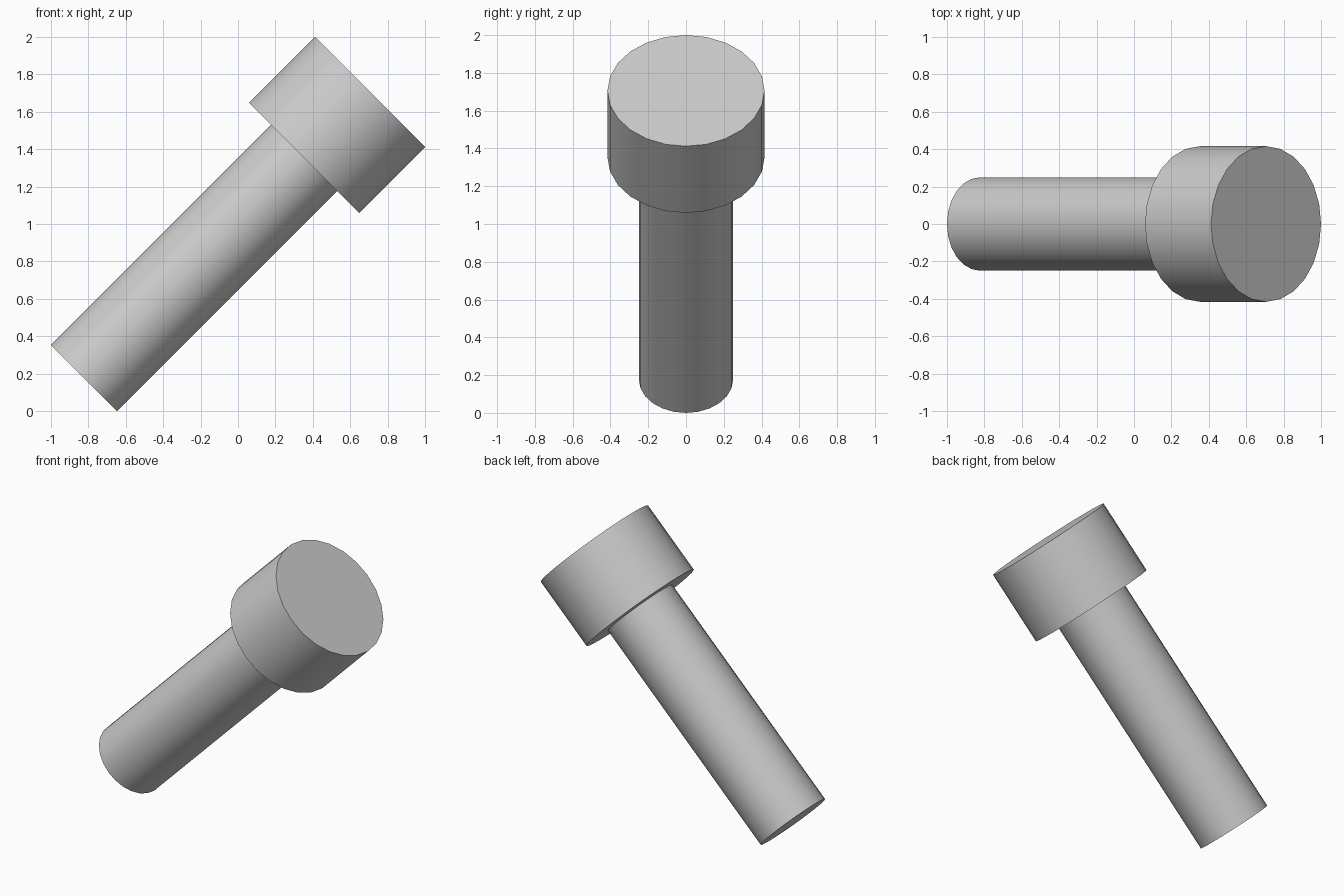
import bpy, bmesh, math
from mathutils import Matrix, Vector

if "Cube" in bpy.data.objects:
    bpy.data.objects.remove(bpy.data.objects["Cube"], do_unlink=True)

# Proportions, all in one unit
U = 2 / (34 * math.sqrt(0.5))
SHANK_R, HEAD_R = 3 * U, 5 * U
SHANK_LEN, HEAD_LEN = 20 * U, 6 * U
SOCKET_R, SOCKET_DEPTH = 5 * U / math.sqrt(3), 3 * U
TOP = SHANK_LEN + HEAD_LEN
SIDES = 24

steel = bpy.data.materials.new("light_grey_steel")
steel.use_nodes = True
grey = (0.6, 0.6, 0.6, 1)
steel.diffuse_color = grey
steel.node_tree.nodes["Principled BSDF"].inputs["Base Color"].default_value = grey


def ring(bm, radius, z, sides):
    """Closed loop of edges around the screw axis."""
    verts = [bm.verts.new((radius * math.cos(math.tau * i / sides),
                           radius * math.sin(math.tau * i / sides), z))
             for i in range(sides)]
    edges = [bm.edges.new((verts[i], verts[(i + 1) % sides])) for i in range(sides)]
    return verts, edges


bm = bmesh.new()

# Shank, head underside, head wall, head top and socket wall, in order
loops = [
    ring(bm, SHANK_R, 0, SIDES),
    ring(bm, SHANK_R, SHANK_LEN, SIDES),
    ring(bm, HEAD_R, SHANK_LEN, SIDES),
    ring(bm, HEAD_R, TOP, SIDES),
    ring(bm, SOCKET_R, TOP, 6),
    ring(bm, SOCKET_R, TOP - SOCKET_DEPTH, 6),
]
for (_, lower), (_, upper) in zip(loops, loops[1:]):
    bmesh.ops.bridge_loops(bm, edges=lower + upper)

# Shank end and socket floor
bm.faces.new(loops[0][0])
bm.faces.new(loops[-1][0])
bmesh.ops.recalc_face_normals(bm, faces=bm.faces)

# Lean the screw toward +x and rest its lower rim on the ground
place = (Matrix.Translation(Vector((-1 + SHANK_R * math.sqrt(0.5), 0,
                                    SHANK_R * math.sqrt(0.5))))
         @ Matrix.Rotation(math.radians(45), 4, 'Y'))
bmesh.ops.transform(bm, matrix=place, verts=bm.verts)

mesh = bpy.data.meshes.new("socket_head_screw")
bm.to_mesh(mesh)
bm.free()
mesh.materials.append(steel)
screw = bpy.data.objects.new("socket_head_screw", mesh)
bpy.context.collection.objects.link(screw)

# Smooth round walls, crisp rims and socket
bpy.ops.object.select_all(action='DESELECT')
screw.select_set(True)
bpy.context.view_layer.objects.active = screw
bpy.ops.object.shade_smooth_by_angle(angle=math.radians(30))
